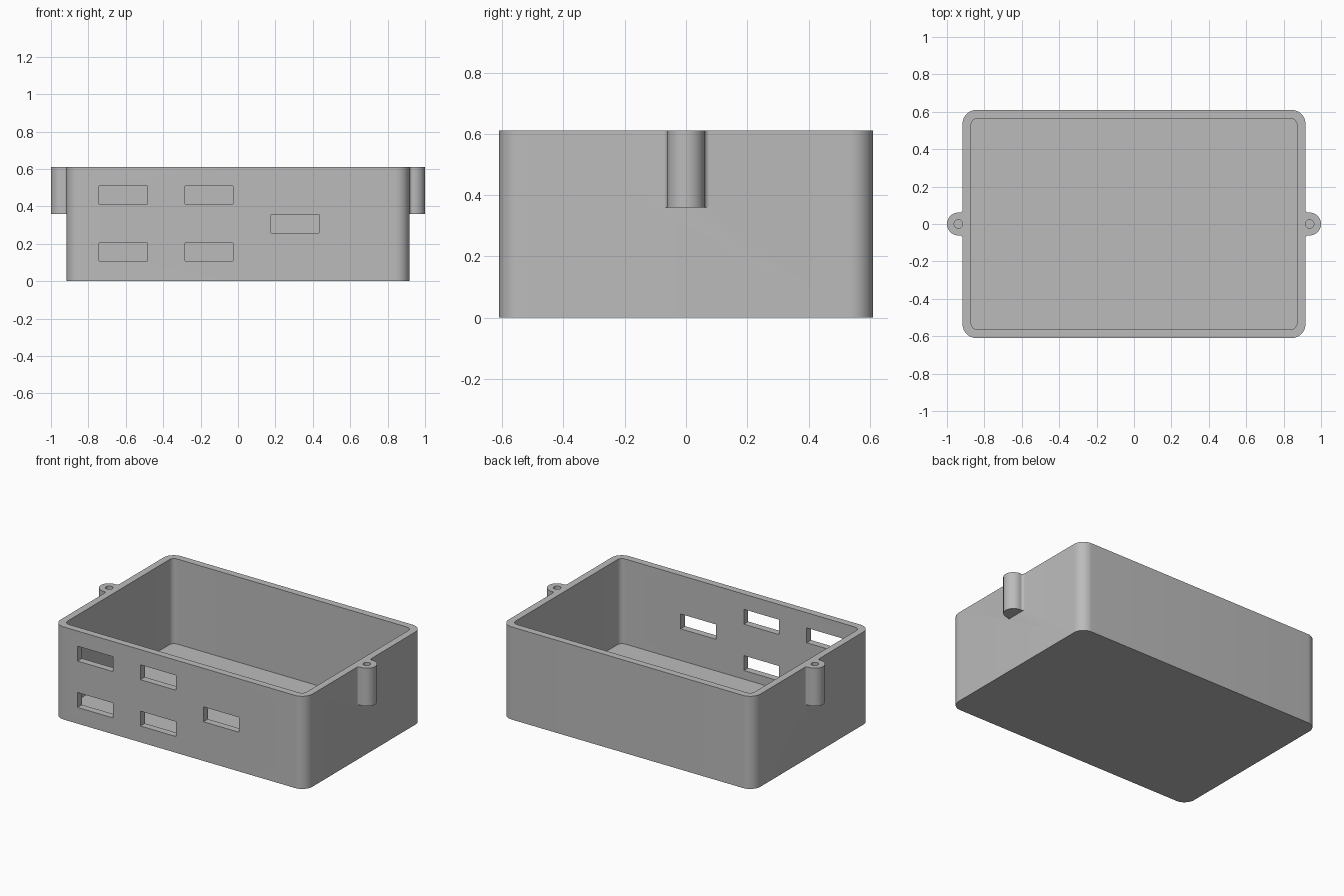
import bpy
import bmesh
from math import pi, cos, sin

if "Cube" in bpy.data.objects:
    bpy.data.objects.remove(bpy.data.objects["Cube"], do_unlink=True)

HALF_X, HALF_Y, HEIGHT = 0.917, 0.61, 0.61
WALL = 0.046
FLOOR = 0.05

grey = bpy.data.materials.new("plain grey")
grey.use_nodes = True
COLOUR = (0.5, 0.5, 0.5, 1)
grey.diffuse_color = COLOUR
grey.node_tree.nodes["Principled BSDF"].inputs["Base Color"].default_value = COLOUR


def arc(cx, cy, r, start, end, steps):
    """Points along a circular arc."""
    angles = [start + (end - start) * i / steps for i in range(steps + 1)]
    return [(cx + r * cos(a), cy + r * sin(a)) for a in angles]


def rounded_rect(hx, hy, r):
    points = []
    for i, (sx, sy) in enumerate([(1, 1), (-1, 1), (-1, -1), (1, -1)]):
        points += arc(sx * (hx - r), sy * (hy - r), r, i * pi / 2, (i + 1) * pi / 2, 12)
    return points


def prism(name, outline, z0, z1):
    """Extrude a flat outline upwards from z0 to z1."""
    bm = bmesh.new()
    base = bm.faces.new([bm.verts.new((x, y, z0)) for x, y in outline])
    top = bmesh.ops.extrude_face_region(bm, geom=[base])["geom"]
    for v in top:
        if isinstance(v, bmesh.types.BMVert):
            v.co.z = z1
    bmesh.ops.recalc_face_normals(bm, faces=bm.faces)
    mesh = bpy.data.meshes.new(name)
    bm.to_mesh(mesh)
    bm.free()
    mesh.materials.append(grey)
    obj = bpy.data.objects.new(name, mesh)
    bpy.context.collection.objects.link(obj)
    return obj


def combine(target, tool, operation):
    """Apply a boolean and discard the tool object."""
    tool.hide_render = True
    bpy.context.view_layer.objects.active = target
    mod = target.modifiers.new(operation.lower(), "BOOLEAN")
    mod.operation = operation
    mod.solver = "EXACT"
    mod.object = tool
    bpy.ops.object.modifier_apply(modifier=mod.name)
    bpy.data.objects.remove(tool, do_unlink=True)


# Box body with rounded vertical corners
box = prism("box", rounded_rect(HALF_X, HALF_Y, 0.075), 0, HEIGHT)

# Screw lugs on both ends, flared into the wall, with blind holes
LUG_X, LUG_R, FLARE = 0.939, 0.061, 0.015
half = arc(HALF_X + FLARE, -LUG_R - FLARE, FLARE, pi, pi / 2, 6)
outline = [(HALF_X - 0.02, -LUG_R - FLARE)] + half
outline += arc(LUG_X, 0, LUG_R, -pi / 2, pi / 2, 24)
outline += [(x, -y) for x, y in reversed(half)]
outline += [(HALF_X - 0.02, LUG_R + FLARE)]
for side in (1, -1):
    lug = prism("lug", [(side * x, y) for x, y in outline], 0.36, HEIGHT)
    combine(box, lug, "UNION")

# Hollow interior
combine(box, prism("cavity", rounded_rect(HALF_X - WALL, HALF_Y - WALL, 0.035),
                   FLOOR, HEIGHT + 0.1), "DIFFERENCE")

for side in (1, -1):
    hole = prism("hole", arc(side * LUG_X, 0, 0.023, 0, 2 * pi * 23 / 24, 23), 0.41, HEIGHT + 0.1)
    combine(box, hole, "DIFFERENCE")

# Rectangular ports through the front wall
PORT_W, PORT_H = 0.258, 0.098
for x, z in [(-0.742, 0.107), (-0.742, 0.412), (-0.284, 0.107), (-0.284, 0.412), (0.176, 0.258)]:
    y0, y1 = -HALF_Y - 0.1, -HALF_Y + WALL + 0.05
    port = prism("port", [(x, y0), (x + PORT_W, y0), (x + PORT_W, y1), (x, y1)], z, z + PORT_H)
    combine(box, port, "DIFFERENCE")

# Smooth curves, crisp edges
bpy.ops.object.select_all(action="DESELECT")
box.select_set(True)
bpy.context.view_layer.objects.active = box
bpy.ops.object.shade_smooth_by_angle(angle=pi / 6)
